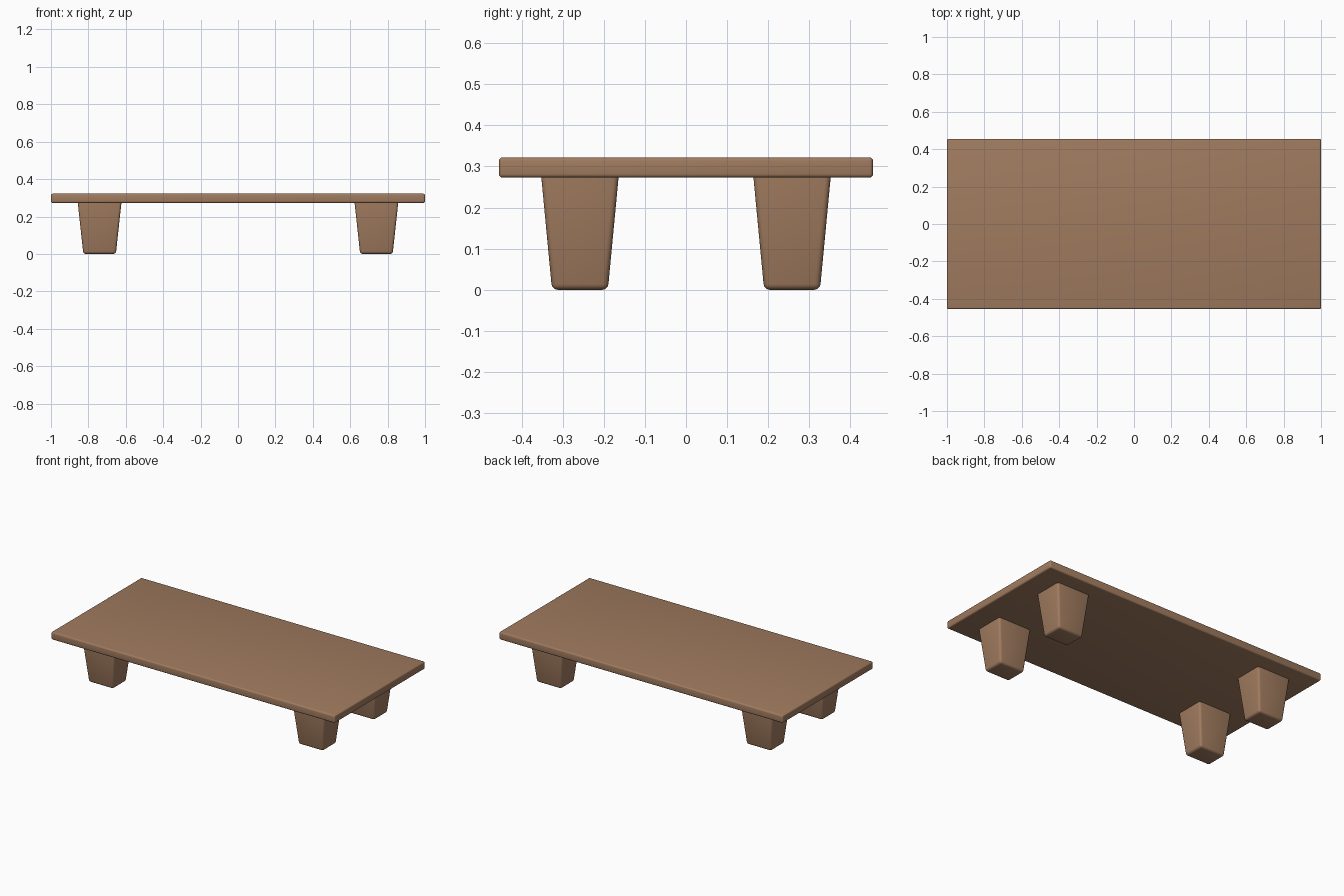
import bpy, bmesh

if "Cube" in bpy.data.objects:
    bpy.data.objects.remove(bpy.data.objects["Cube"])

wood = bpy.data.materials.new("warm brown wood")
wood.diffuse_color = (0.352, 0.198, 0.114, 1)
wood.use_nodes = True
wood.node_tree.nodes["Principled BSDF"].inputs["Base Color"].default_value = wood.diffuse_color


def tapered_box(name, center, bottom, top, z0, z1, radius):
    """Box with separate bottom and top half sizes and rounded edges."""
    bm = bmesh.new()
    rings = []
    for (hx, hy), z in ((bottom, z0), (top, z1)):
        rings.append([bm.verts.new((sx * hx, sy * hy, z))
                      for sx, sy in ((-1, -1), (1, -1), (1, 1), (-1, 1))])
    low, high = rings
    bm.faces.new(low[::-1])
    bm.faces.new(high)
    for i in range(4):
        j = (i + 1) % 4
        bm.faces.new((low[i], low[j], high[j], high[i]))
    bmesh.ops.bevel(bm, geom=bm.edges[:], offset=radius, segments=4,
                    profile=0.5, affect='EDGES')
    mesh = bpy.data.meshes.new(name)
    bm.to_mesh(mesh)
    bm.free()
    mesh.materials.append(wood)
    obj = bpy.data.objects.new(name, mesh)
    obj.location = (center[0], center[1], 0)
    bpy.context.collection.objects.link(obj)
    bpy.ops.object.select_all(action='DESELECT')
    obj.select_set(True)
    bpy.context.view_layer.objects.active = obj
    bpy.ops.object.shade_smooth_by_angle(angle=0.6)
    return obj


# Flat top board
tapered_box("table_top", (0, 0), (1.0, 0.455), (1.0, 0.455), 0.273, 0.322, 0.009)

# Four stout legs, tapering downward, with their tops sunk into the board
for sx, side in ((-1, "left"), (1, "right")):
    for sy, end in ((-1, "front"), (1, "back")):
        tapered_box(f"{end}_{side}_leg", (sx * 0.74, sy * 0.258),
                    (0.087, 0.068), (0.119, 0.096), 0.0, 0.295, 0.014)
